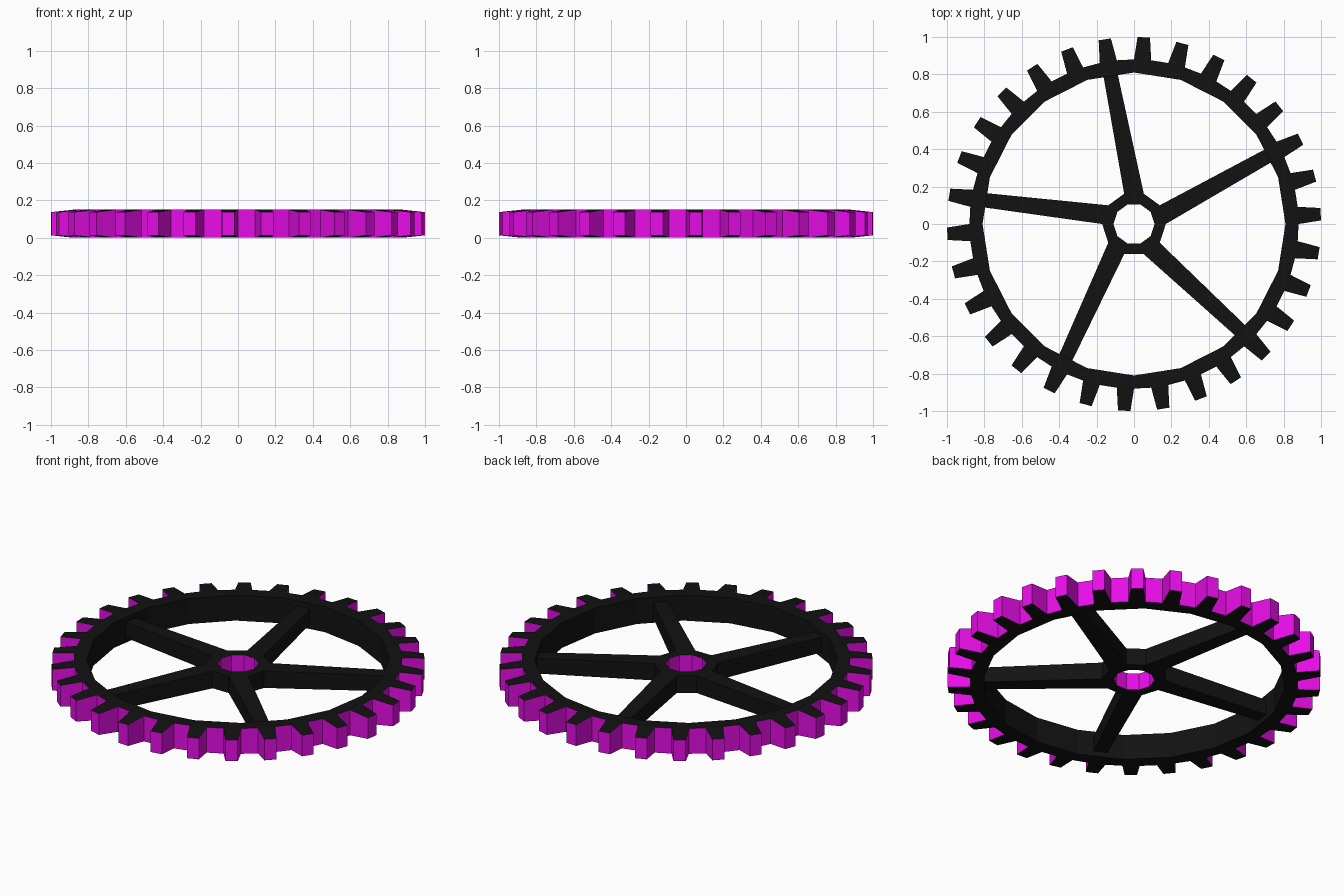
import bpy
import bmesh
from math import cos, sin, radians
from mathutils import Vector

if "Cube" in bpy.data.objects:
    bpy.data.objects.remove(bpy.data.objects["Cube"])


def material(name, color):
    m = bpy.data.materials.new(name)
    m.diffuse_color = (*color, 1)
    m.use_nodes = True
    m.node_tree.nodes["Principled BSDF"].inputs["Base Color"].default_value = m.diffuse_color
    return m


BLACK = material("black", (0.006, 0.006, 0.006))
MAGENTA = material("magenta", (0.8, 0.004, 0.8))
Z_MID = 0.075


def polar(r, deg, z=0.0):
    return Vector((r * cos(radians(deg)), r * sin(radians(deg)), z))


def quad(bm, points, mat=0):
    bm.faces.new([bm.verts.new(p) for p in points]).material_index = mat


def finish(bm, name):
    bmesh.ops.remove_doubles(bm, verts=bm.verts, dist=1e-4)
    bmesh.ops.recalc_face_normals(bm, faces=bm.faces)
    mesh = bpy.data.meshes.new(name)
    bm.to_mesh(mesh)
    bm.free()
    mesh.materials.append(BLACK)
    mesh.materials.append(MAGENTA)
    obj = bpy.data.objects.new(name, mesh)
    bpy.context.collection.objects.link(obj)


def at(p, z):
    return Vector((p.x, p.y, z))


# Toothed rim: 20-sided inside, 60 steps outside, every other step a tooth
R_IN, R_ROOT, R_TIP, H = 0.81, 0.88, 1.0, 0.15
TIP_HALF, TIP_Z = 1.9, 0.013


def inner(i):
    a = (i // 3) * 18
    return polar(R_IN, a).lerp(polar(R_IN, a + 18), (i % 3) / 3)


bm = bmesh.new()
for i in range(60):
    i0, i1 = inner(i), inner(i + 1)
    o0, o1 = polar(R_ROOT, i * 6), polar(R_ROOT, i * 6 + 6)
    for z in (0, H):
        quad(bm, [at(p, z) for p in (i0, o0, o1, i1)])
    quad(bm, [at(i0, 0), at(i1, 0), at(i1, H), at(i0, H)])
    if i % 2:
        quad(bm, [at(o0, 0), at(o1, 0), at(o1, H), at(o0, H)], 1)
        continue
    mid = i * 6 + 3
    t0, t1 = polar(R_TIP, mid - TIP_HALF), polar(R_TIP, mid + TIP_HALF)
    for z, tz in ((0, TIP_Z), (H, H - TIP_Z)):
        quad(bm, [at(o0, z), at(t0, tz), at(t1, tz), at(o1, z)])
    for o, t in ((o0, t0), (o1, t1)):
        quad(bm, [at(o, 0), at(t, TIP_Z), at(t, H - TIP_Z), at(o, H)], 1)
    quad(bm, [at(t0, TIP_Z), at(t1, TIP_Z), at(t1, H - TIP_Z), at(t0, H - TIP_Z)], 1)
finish(bm, "toothed_rim")

# Ten-sided hub with a coloured bore; spokes grow from alternate sides
HUB_IN, HUB_OUT, Z0, Z1 = 0.11, 0.17, 0.025, 0.125
END_R, END_HALF_W, END_HALF_H = 0.825, 0.038, 0.045
bm = bmesh.new()
for k in range(10):
    a, b = k * 36, k * 36 + 36
    i0, i1 = polar(HUB_IN, a), polar(HUB_IN, b)
    o0, o1 = polar(HUB_OUT, a), polar(HUB_OUT, b)
    for z in (Z0, Z1):
        quad(bm, [at(p, z) for p in (i0, o0, o1, i1)])
    quad(bm, [at(i0, Z0), at(i1, Z0), at(i1, Z1), at(i0, Z1)], 1)
    start = [at(o0, Z0), at(o1, Z0), at(o1, Z1), at(o0, Z1)]
    if k % 2:
        quad(bm, start)
        continue
    # Tapered spoke, swung slightly to meet the rim behind a tooth
    c = polar(END_R, a + 27)
    side = polar(END_HALF_W, a + 117)
    lo, hi = Z_MID - END_HALF_H, Z_MID + END_HALF_H
    end = [at(c - side, lo), at(c + side, lo), at(c + side, hi), at(c - side, hi)]
    for j in range(4):
        n = (j + 1) % 4
        quad(bm, [start[j], start[n], end[n], end[j]])
finish(bm, "hub_and_spokes")
